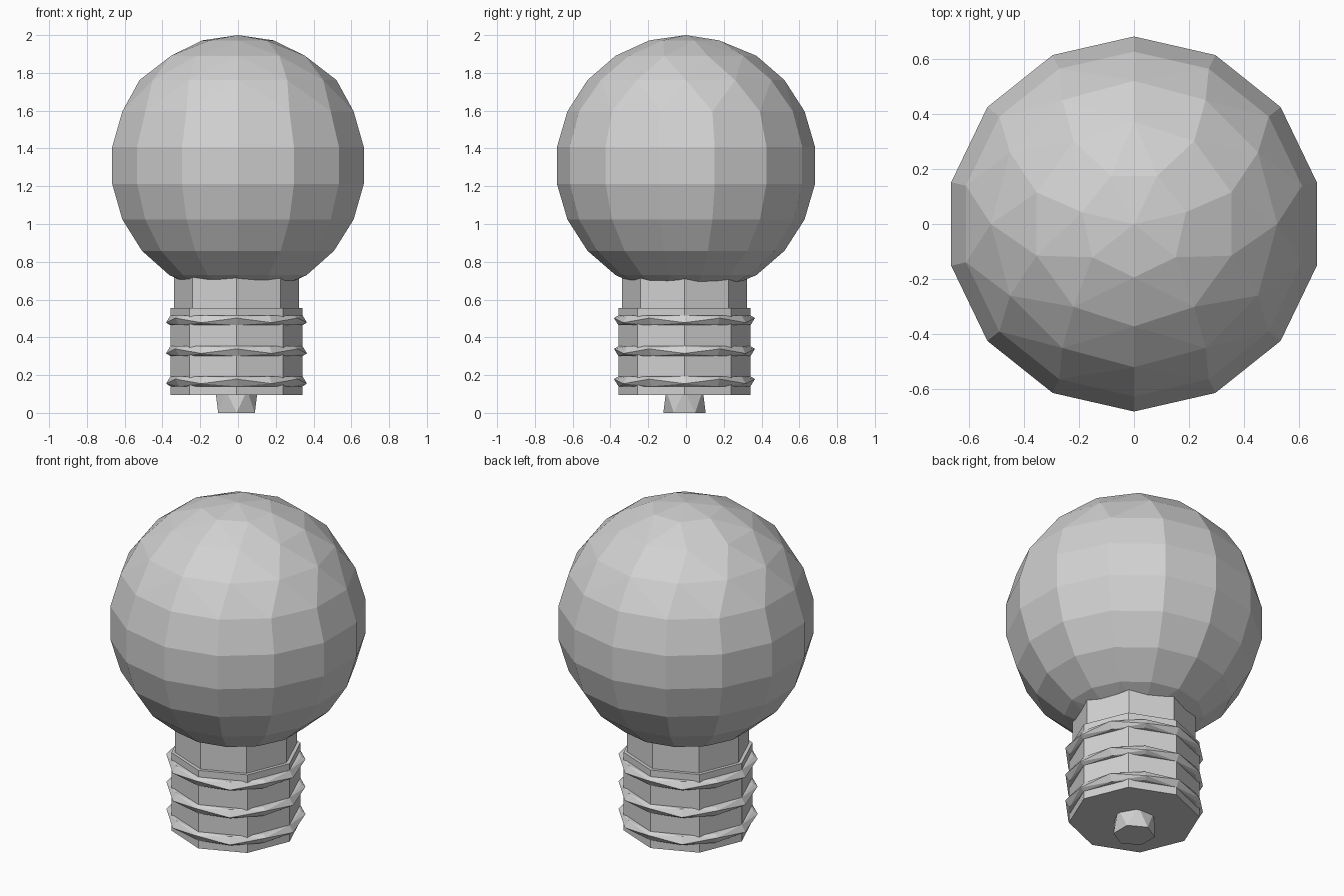
import bpy, bmesh
from math import sin, cos, pi, radians

cube = bpy.data.objects.get("Cube")
if cube:
    bpy.data.objects.remove(cube, do_unlink=True)

grey = bpy.data.materials.new("plain_grey")
grey.use_nodes = True
grey.diffuse_color = (0.64, 0.64, 0.64, 1)
grey.node_tree.nodes["Principled BSDF"].inputs["Base Color"].default_value = grey.diffuse_color


def ring(count, radius, z, turn=0.0, wave=0.0):
    """Points of a level polygon; wave lifts and drops every other point."""
    return [(radius * sin(turn + 2 * pi * i / count),
             -radius * cos(turn + 2 * pi * i / count),
             z + wave * (-1) ** i) for i in range(count)]


def faceted(name, points, offset=0.0):
    """Flat-faced solid wrapped around the points."""
    bm = bmesh.new()
    for p in points:
        bm.verts.new((p[0] + offset, p[1] + offset, p[2]))
    bmesh.ops.convex_hull(bm, input=bm.verts)
    bmesh.ops.dissolve_limit(bm, angle_limit=radians(0.5),
                             verts=bm.verts, edges=bm.edges)
    bmesh.ops.recalc_face_normals(bm, faces=bm.faces)
    mesh = bpy.data.meshes.new(name)
    bm.to_mesh(mesh)
    bm.free()
    mesh.materials.append(grey)
    obj = bpy.data.objects.new(name, mesh)
    bpy.context.collection.objects.link(obj)
    return obj


# Glass globe: rings of latitude, with fewer sides towards the crown
R, CENTRE = 0.69, 1.31
sides = [7, 14, 14, 14, 14, 14, 14, 12, 10, 7]
globe = [(0, 0, CENTRE + R)]
for i, n in enumerate(sides):
    lat = radians(-90) + pi * (i + 1) / 11
    globe += ring(n, R * cos(lat), CENTRE + R * sin(lat))
faceted("glass_globe", globe)

# Neck and screw base, eight sided
AXIS = -0.008
faceted("neck", ring(8, 0.33, 0.52) + ring(8, 0.33, 0.76), AXIS)
faceted("screw_base", ring(8, 0.35, 0.095) + ring(8, 0.35, 0.555), AXIS)

# Raised screw threads with a slightly wavy rim
for i, z in enumerate((0.167, 0.327, 0.49)):
    faceted(f"screw_thread_{i + 1}",
            ring(12, 0.35, z - 0.026) + ring(12, 0.35, z + 0.026)
            + ring(12, 0.373, z, wave=0.012), AXIS)

# Contact tip with twisted sides
faceted("contact_tip", ring(6, 0.112, 0) + ring(6, 0.112, 0.12, pi / 6), AXIS)
